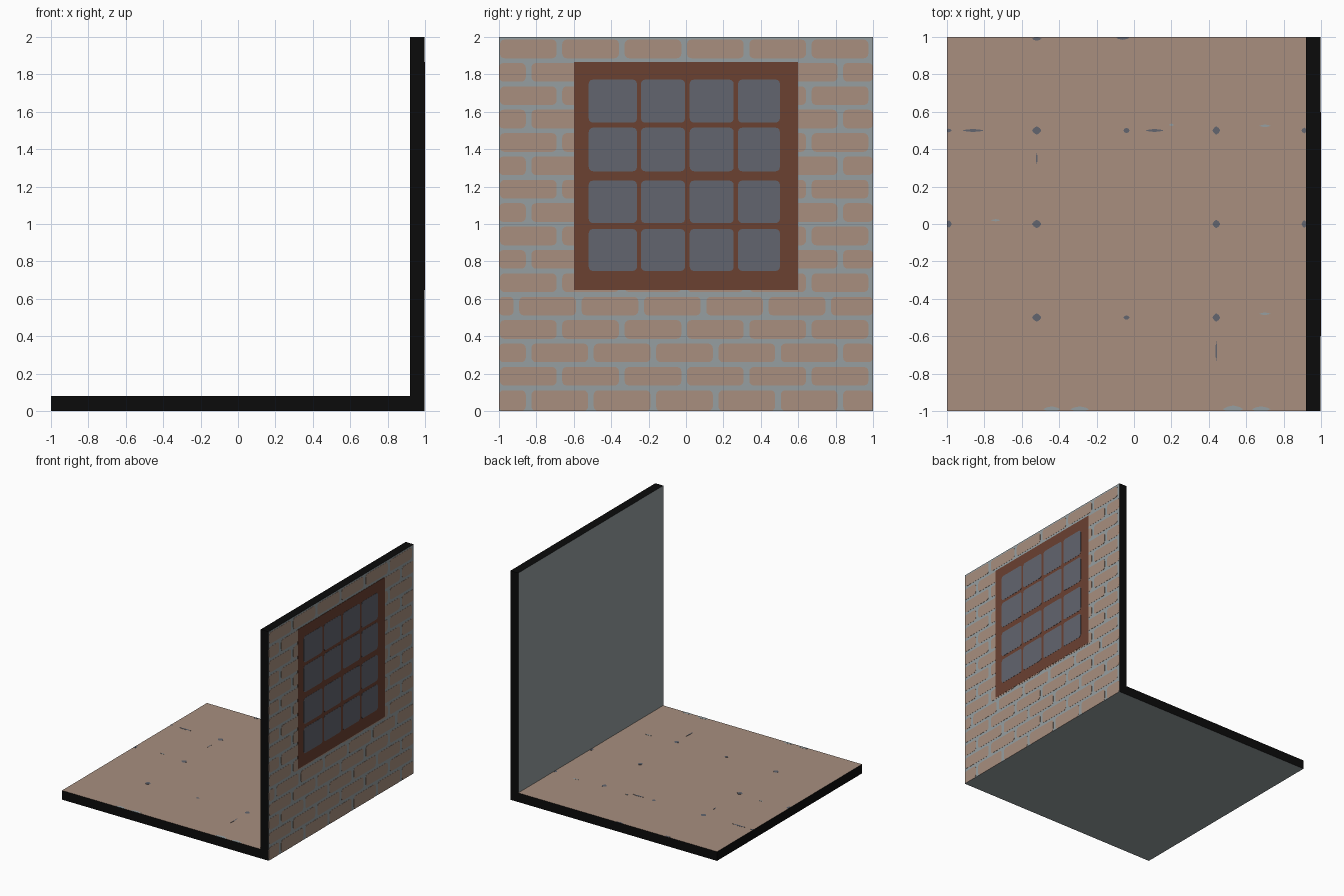
import bpy, bmesh, math

if "Cube" in bpy.data.objects:
    bpy.data.objects.remove(bpy.data.objects["Cube"])


def srgb(r, g, b):
    f = lambda c: c / 12.92 if c <= 0.04045 else ((c + 0.055) / 1.055) ** 2.4
    return (f(r / 255), f(g / 255), f(b / 255), 1.0)


def material(name, rgb):
    m = bpy.data.materials.new(name)
    m.diffuse_color = srgb(*rgb)
    m.use_nodes = True
    m.node_tree.nodes["Principled BSDF"].inputs["Base Color"].default_value = m.diffuse_color
    return m


BRICK = material("brick tan", (168, 143, 127))
MORTAR = material("mortar grey", (150, 159, 161))
FRAME = material("wood brown", (107, 65, 49))
GLASS = material("glass grey", (98, 101, 111))
BLACK = material("edge black", (11, 11, 11))


def finish(bm, name, mats):
    mesh = bpy.data.meshes.new(name)
    bmesh.ops.recalc_face_normals(bm, faces=bm.faces[:])
    bm.to_mesh(mesh)
    bm.free()
    for m in mats:
        mesh.materials.append(m)
    ob = bpy.data.objects.new(name, mesh)
    bpy.context.collection.objects.link(ob)
    return ob


def slab(name, lo, hi, mats, rule):
    """Box whose face colours follow a rule on the face normal."""
    bm = bmesh.new()
    bmesh.ops.create_cube(bm, size=1)
    for v in bm.verts:
        v.co = [lo[i] + (v.co[i] + 0.5) * (hi[i] - lo[i]) for i in range(3)]
    bm.normal_update()
    for f in bm.faces:
        f.material_index = rule(f.normal)
    return finish(bm, name, mats)


def prism(bm, points, offset):
    """Closed outline pushed along an offset to make a thin plate."""
    face = bm.faces.new([bm.verts.new(p) for p in points])
    ext = bmesh.ops.extrude_face_region(bm, geom=[face])
    verts = [g for g in ext["geom"] if isinstance(g, bmesh.types.BMVert)]
    bmesh.ops.translate(bm, verts=verts, vec=offset)


def rounded(y0, y1, z0, z1, r, x):
    r = min(r, (y1 - y0) * 0.45, (z1 - z0) * 0.45)
    pts = []
    corners = ((y1 - r, z1 - r), (y0 + r, z1 - r), (y0 + r, z0 + r), (y1 - r, z0 + r))
    for k, (cy, cz) in enumerate(corners):
        for s in range(4):
            a = math.pi / 2 * (k + s / 3)
            pts.append((x, cy + r * math.cos(a), cz + r * math.sin(a)))
    return pts


# Floor: tan above, grey below, black edges
slab("floor", (-1, -1, 0), (0.92, 1, 0.08), [BLACK, BRICK, MORTAR],
     lambda n: 1 if n.z > 0.5 else 2 if n.z < -0.5 else 0)

# Wall: grey on both broad sides, black edges
X = 0.9964
slab("wall", (0.92, -1, 0), (X, 1, 2), [BLACK, MORTAR],
     lambda n: 1 if abs(n.x) > 0.5 or n.z < -0.5 else 0)

# Brick courses, alternately shifted by half a brick
bm = bmesh.new()
for row in range(16):
    z0, z1 = 0.125 * row + 0.011, 0.125 * row + 0.111
    if row == 0:
        z0 = 0.0
    start = -1.01 if row % 2 else -1.175
    if row == 4:
        start = -1.24
    for k in range(8):
        y0 = max(start + k / 3 + 0.015, -1.0)
        y1 = min(start + (k + 1) / 3 - 0.015, 1.0)
        hidden = y0 > -0.6 and y1 < 0.6 and z0 > 0.65 and z1 < 1.86
        if y1 - y0 > 0.02 and not hidden:
            prism(bm, rounded(y0, y1, z0, z1, 0.024, X), (0.0012, 0, 0))
finish(bm, "bricks", [BRICK])

# Window frame
bm = bmesh.new()
prism(bm, rounded(-0.6, 0.6, 0.647, 1.866, 0.004, X), (0.0024, 0, 0))
finish(bm, "window_frame", [FRAME])

# Window panes, four by four
bm = bmesh.new()
for y0, y1 in ((-0.52, -0.262), (-0.241, -0.005), (0.02, 0.255), (0.278, 0.502)):
    for z0, z1 in ((0.749, 0.973), (1.005, 1.232), (1.282, 1.515), (1.542, 1.772)):
        prism(bm, rounded(y0, y1, z0, z1, 0.022, X + 0.0024), (0.0012, 0, 0))
finish(bm, "window_panes", [GLASS])


def floor_spots(name, mat, spots):
    """Small pointed ovals lying on the floor: x, y, width, depth."""
    bm = bmesh.new()
    for x, y, w, d in spots:
        pts = []
        for i in range(8):
            a = math.pi / 4 * i
            px = x + w / 2 * math.cos(a) * (0.85 if i % 2 else 1)
            py = y + d / 2 * math.sin(a) * (0.85 if i % 2 else 1)
            pts.append((min(max(px, -1), 0.92), min(max(py, -1), 1), 0.0795))
        prism(bm, pts, (0, 0, 0.0015))
    finish(bm, name, [mat])


# Dark marks at the tile corners and pale specks along the joints
dark = [(x, y, w, 0.045) for y in (-0.5, 0, 0.5) for x, w in ((-0.52, 0.05), (0.44, 0.042))]
dark += [(-0.04, 0.5, 0.035, 0.03), (-0.86, 0.5, 0.12, 0.016), (0.11, 0.5, 0.1, 0.016),
         (-0.04, -0.5, 0.035, 0.025), (-0.52, 0.35, 0.01, 0.06), (0.44, -0.68, 0.01, 0.11),
         (0.91, 0.5, 0.03, 0.03), (0.91, 0, 0.03, 0.04), (-0.99, 0, 0.03, 0.04),
         (-0.99, 0.5, 0.03, 0.02), (-0.52, 0.99, 0.05, 0.02), (-0.06, 0.995, 0.07, 0.02)]
floor_spots("floor_dark_marks", GLASS, dark)
floor_spots("floor_pale_marks", MORTAR, [
    (-0.44, -0.99, 0.09, 0.03), (-0.29, -0.99, 0.1, 0.03), (0.53, -0.99, 0.11, 0.04),
    (0.68, -0.99, 0.1, 0.03), (0.7, 0.525, 0.06, 0.014), (0.7, -0.48, 0.06, 0.014),
    (-0.74, 0.02, 0.05, 0.012), (0.2, 0.53, 0.025, 0.014)])
